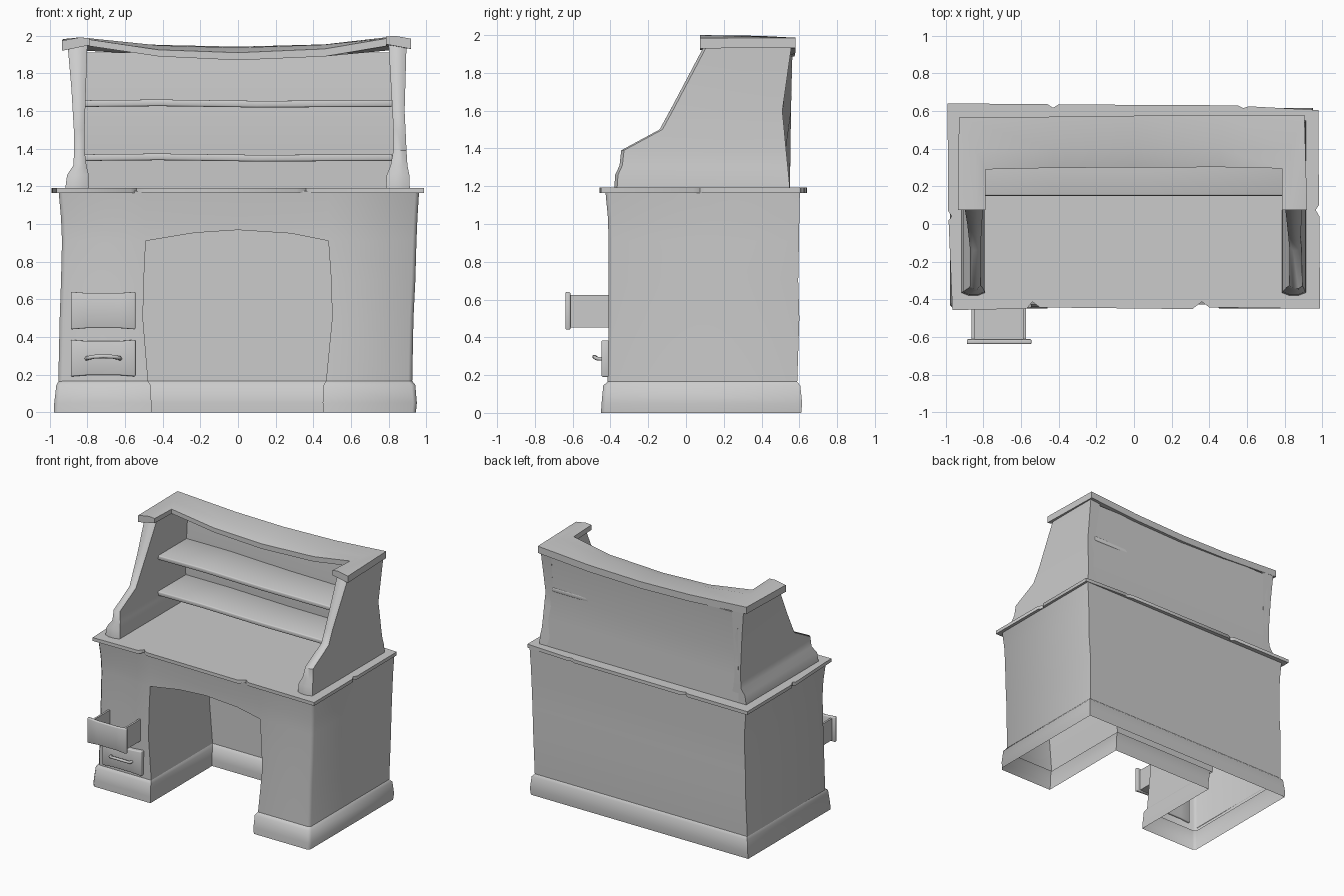
import bpy, bmesh, math


def finish(name, bm, bevel=0.0, angle=50):
    """Turn a bmesh into a named, smooth-shaded object."""
    bmesh.ops.remove_doubles(bm, verts=bm.verts, dist=0.0005)
    bmesh.ops.recalc_face_normals(bm, faces=bm.faces)
    me = bpy.data.meshes.new(name)
    bm.to_mesh(me)
    bm.free()
    ob = bpy.data.objects.new(name, me)
    bpy.context.collection.objects.link(ob)
    bpy.ops.object.select_all(action='DESELECT')
    ob.select_set(True)
    bpy.context.view_layer.objects.active = ob
    if bevel:
        m = ob.modifiers.new("bevel", 'BEVEL')
        m.width = bevel
        m.segments = 2
        m.limit_method = 'ANGLE'
        m.angle_limit = math.radians(50)
        bpy.ops.object.modifier_apply(modifier=m.name)
    bpy.ops.object.shade_smooth_by_angle(angle=math.radians(angle))
    return ob


def skin(bm, rows, closed=True, caps=False):
    """Bridge successive rows of points with quads."""
    vs = [[bm.verts.new(p) for p in r] for r in rows]
    n = len(vs[0])
    for a, b in zip(vs, vs[1:]):
        for i in range(n if closed else n - 1):
            j = (i + 1) % n
            bm.faces.new((a[i], a[j], b[j], b[i]))
    if caps:
        bm.faces.new(vs[0])
        bm.faces.new(vs[-1])


def loft(name, rows, bevel=0.0, caps=True):
    bm = bmesh.new()
    skin(bm, rows, True, caps)
    return finish(name, bm, bevel)


def box(name, x0, x1, y0, y1, z0, z1, bevel=0.0):
    return loft(name, [[(x0, y0, z), (x1, y0, z), (x1, y1, z), (x0, y1, z)]
                       for z in (z0, z1)], bevel)


C = 0.02  # small chamfer that softens the front corners


def outer(z, xl, xr, kl, kr, yf, yb):
    return [(kl, yf, z), (xl + C, yf, z), (xl, yf + C, z), (xl, yb, z),
            (xr, yb, z), (xr, yf + C, z), (xr - C, yf, z), (kr, yf, z)]


def ring(z, xl, xr, kl, kr, yf, yb, kb):
    return outer(z, xl, xr, kl, kr, yf, yb) + [(kr, kb, z), (kl, kb, z)]


# desk body: pedestals with kneehole, then the part above the arch
KB = 0.36
bm = bmesh.new()
spring = (0.91, -0.935, 0.948, -0.49, 0.48, -0.41, 0.598)
skin(bm, [ring(0.14, -0.955, 0.925, -0.475, 0.465, -0.415, 0.588, KB),
          ring(0.50, -0.947, 0.932, -0.505, 0.50, -0.41, 0.60, KB),
          ring(0.70, -0.94, 0.942, -0.50, 0.495, -0.41, 0.594, KB),
          ring(*spring, KB)])
skin(bm, [outer(*spring),
          outer(1.03, -0.94, 0.953, -0.49, 0.48, -0.413, 0.60),
          outer(1.175, -0.953, 0.962, -0.49, 0.48, -0.427, 0.603)], closed=False)
arch = [(-0.49, 0.91), (-0.23, 0.953), (0.0, 0.968), (0.28, 0.95), (0.48, 0.91)]
skin(bm, [[(x, -0.41, z) for x, z in arch],
          [(x, -0.413, 1.03) for x, z in arch],
          [(x, -0.427, 1.175) for x, z in arch]], closed=False)
skin(bm, [[(x, -0.41, z) for x, z in arch],
          [(x, KB, z) for x, z in arch]], closed=False)
bm.faces.new([bm.verts.new((x, KB, z)) for x, z in arch])
finish("desk_body", bm)

# plinth running around the pedestals and the kneehole
loft("plinth", [ring(0.0, -0.978, 0.945, -0.46, 0.455, -0.45, 0.61, KB - 0.03),
                ring(0.05, -0.976, 0.95, -0.46, 0.45, -0.447, 0.615, KB - 0.03),
                ring(0.145, -0.965, 0.942, -0.465, 0.455, -0.438, 0.605, KB - 0.02),
                ring(0.165, -0.953, 0.926, -0.477, 0.467, -0.415, 0.588, KB)],
     caps=False)

# worktop with chipped edges
top = [(-0.99, 0.64), (-0.46, 0.637), (-0.43, 0.617), (-0.40, 0.635), (0.55, 0.63),
       (0.58, 0.615), (0.61, 0.625), (0.98, 0.605), (0.982, 0.1), (0.965, 0.075),
       (0.985, 0.04), (0.988, -0.45), (0.40, -0.443), (0.36, -0.413), (0.31, -0.452),
       (-0.50, -0.443), (-0.54, -0.413), (-0.57, -0.45), (-0.965, -0.457),
       (-0.985, 0.02), (-0.968, 0.04), (-0.988, 0.07)]
loft("worktop", [[(x, y, z) for x, y in top] for z in (1.165, 1.192)])

# hutch sides: (z, front y, back y, outer x, inner x)
left = [(1.185, -0.38, 0.55, -0.918, -0.79), (1.26, -0.375, 0.551, -0.908, -0.793),
        (1.31, -0.352, 0.552, -0.875, -0.805), (1.39, -0.343, 0.553, -0.87, -0.815),
        (1.50, -0.14, 0.554, -0.872, -0.815), (1.72, -0.02, 0.558, -0.885, -0.808),
        (1.95, 0.10, 0.565, -0.905, -0.80)]
right = [(1.185, -0.38, 0.55, 0.913, 0.785), (1.26, -0.375, 0.543, 0.91, 0.79),
         (1.31, -0.352, 0.538, 0.90, 0.81), (1.39, -0.343, 0.53, 0.895, 0.825),
         (1.50, -0.14, 0.52, 0.89, 0.825), (1.60, -0.085, 0.51, 0.885, 0.82),
         (1.95, 0.10, 0.56, 0.895, 0.80)]
for name, rows in (("hutch_side_left", left), ("hutch_side_right", right)):
    loft(name, [[(xo, yf + 0.015, z), (xo * 0.7 + xi * 0.3, yf, z),
                 (xo * 0.3 + xi * 0.7, yf, z), (xi, yf + 0.015, z),
                 (xi, yb, z), (xo, yb, z)] for z, yf, yb, xo, xi in rows])

# hutch back panel: (z, left y, right y)
loft("hutch_back", [[(-0.85, l - 0.05, z), (0.85, r - 0.05, z),
                     (0.85, r, z), (-0.85, l, z)]
                    for z, l, r in ((1.185, 0.55, 0.55), (1.40, 0.553, 0.529),
                                    (1.60, 0.556, 0.51), (1.91, 0.563, 0.553))])

# sagging cap: (outer x, outer y, inner x, inner y, outer top z, inner top z, inner bottom z)
cap = [(-0.935, 0.075, -0.79, 0.075, 1.98, 1.992, 1.95),
       (-0.93, 0.565, -0.79, 0.29, 1.988, 1.985, 1.945),
       (-0.42, 0.57, -0.42, 0.298, 1.957, 1.93, 1.89),
       (0.0, 0.575, 0.0, 0.30, 1.948, 1.915, 1.87),
       (0.46, 0.578, 0.46, 0.302, 1.96, 1.935, 1.89),
       (0.905, 0.58, 0.785, 0.295, 1.992, 1.99, 1.945),
       (0.92, 0.075, 0.785, 0.075, 1.99, 2.0, 1.955)]
rows = []
for xo, yo, xi, yi, zo, zi, zb in cap:
    mx, my, mz = xo * 0.35 + xi * 0.65, yo * 0.35 + yi * 0.65, zo * 0.5 + zi * 0.5 + 0.005
    rows.append([(xo, yo, zo - 0.06), (xo, yo, zo - 0.006), (mx, my, mz),
                 (xi, yi, zi - 0.005), (xi, yi, zb)])
loft("hutch_cap", rows)

# shelves
for name, z in (("shelf_lower", 1.335), ("shelf_upper", 1.622)):
    s = [(-0.82, 0.0), (-0.42, 0.004), (0.1, -0.003), (0.82, 0.0)]
    loft(name, [[(x, 0.15, z + d), (x, 0.52, z + d), (x, 0.52, z + d + 0.035),
                 (x, 0.15, z + d + 0.035)] for x, d in s], 0.008)


def drawer_front(name, y0, y1, z0, z1):
    """Plate with slightly pinched top and bottom edges."""
    loft(name, [[(x, y0, z0 + d), (x, y1, z0 + d), (x, y1, z1 - d), (x, y0, z1 - d)]
                for x, d in ((-0.888, 0), (-0.80, 0.007), (-0.63, 0.007), (-0.545, 0))], 0.006)


# open upper drawer
drawer_front("upper_drawer_front", -0.638, -0.612, 0.44, 0.64)
box("upper_drawer_floor", -0.862, -0.575, -0.615, -0.40, 0.452, 0.467)
box("upper_drawer_side_left", -0.862, -0.847, -0.615, -0.40, 0.452, 0.625)
box("upper_drawer_side_right", -0.59, -0.575, -0.615, -0.40, 0.452, 0.625)

# closed lower drawer with its bar handle
drawer_front("lower_drawer_front", -0.447, -0.40, 0.19, 0.385)
path = [(-0.805, -0.44, 0.285), (-0.80, -0.472, 0.288), (-0.765, -0.483, 0.295),
        (-0.715, -0.486, 0.297), (-0.665, -0.483, 0.295), (-0.63, -0.472, 0.288),
        (-0.625, -0.44, 0.285)]
cu = bpy.data.curves.new("lower_drawer_handle", 'CURVE')
cu.dimensions = '3D'
cu.bevel_depth = 0.011
cu.bevel_resolution = 1
cu.use_fill_caps = True
sp = cu.splines.new('POLY')
sp.points.add(len(path) - 1)
for pt, co in zip(sp.points, path):
    pt.co = (*co, 1)
handle = bpy.data.objects.new("lower_drawer_handle", cu)
bpy.context.collection.objects.link(handle)
